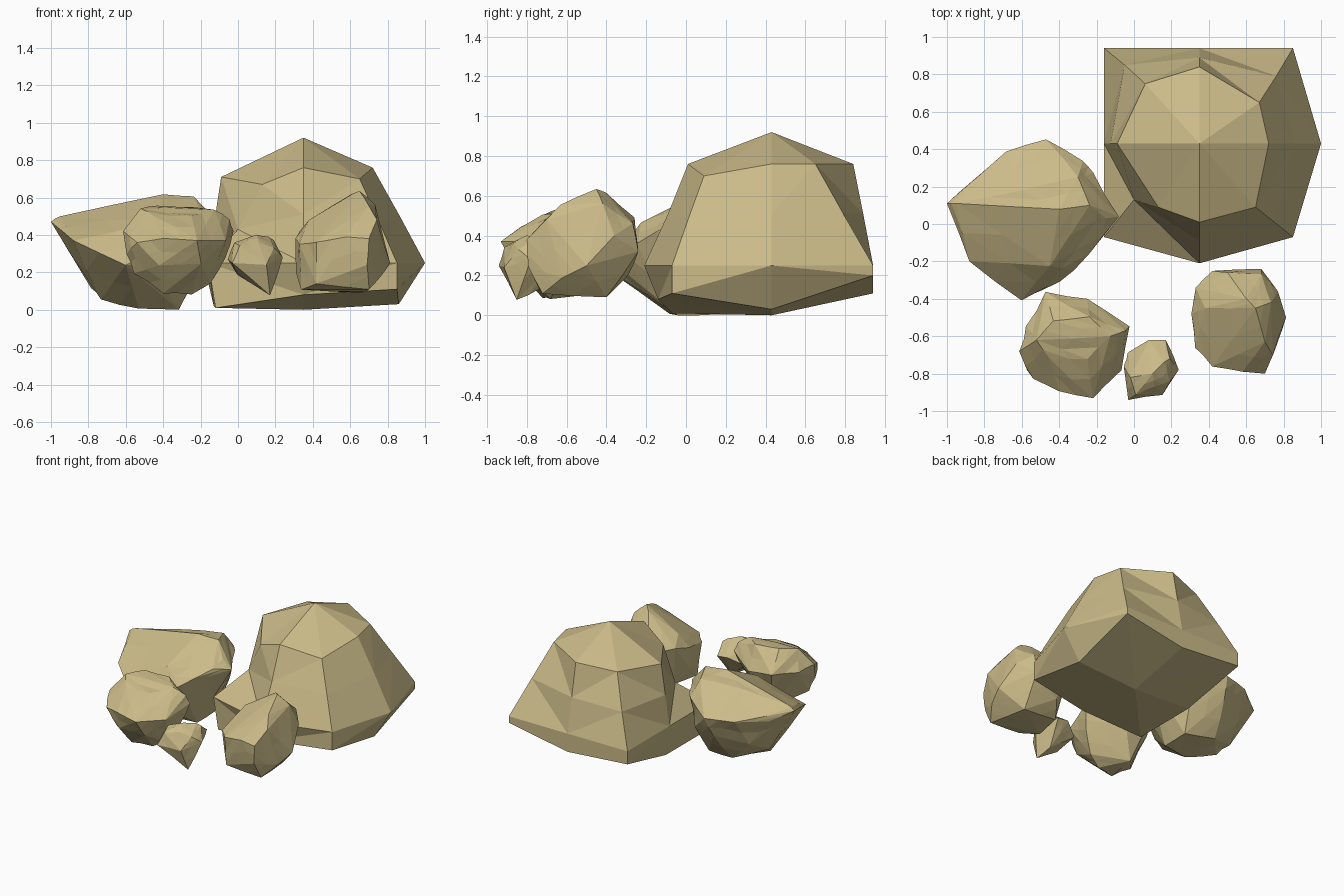
import bpy, bmesh, random

random.seed(4)
stone = bpy.data.materials.new("sandstone")
stone.diffuse_color = (0.60, 0.50, 0.25, 1)


def finish(bm, name, jitter):
    # Break the large planes into slightly uneven flat facets
    bmesh.ops.triangulate(bm, faces=bm.faces[:])
    old = set(bm.verts)
    bmesh.ops.subdivide_edges(bm, edges=bm.edges[:], cuts=1, use_grid_fill=True)
    bm.normal_update()
    for v in bm.verts:
        if v not in old:
            v.co += v.normal * random.uniform(-0.3, 1) * jitter
            v.co.z = max(v.co.z, 0)
    bmesh.ops.triangulate(bm, faces=bm.faces[:])
    bmesh.ops.recalc_face_normals(bm, faces=bm.faces[:])
    me = bpy.data.meshes.new(name)
    bm.to_mesh(me)
    bm.free()
    me.materials.append(stone)
    bpy.context.collection.objects.link(bpy.data.objects.new(name, me))


def hull_rock(name, pts, jitter=0.01):
    bm = bmesh.new()
    for p in pts:
        bm.verts.new(p)
    res = bmesh.ops.convex_hull(bm, input=bm.verts[:])
    junk = [g for g in res["geom_interior"] if isinstance(g, bmesh.types.BMVert)]
    bmesh.ops.delete(bm, geom=junk, context='VERTS')
    finish(bm, name, jitter)


def loft_rock(name, rings, bottom, top, jitter=0.0):
    bm = bmesh.new()
    rows = [[bm.verts.new(p) for p in r] for r in rings]
    n = len(rows[0])
    lo, hi = bm.verts.new(bottom), bm.verts.new(top)
    for i in range(n):
        j = (i + 1) % n
        for a, b in zip(rows, rows[1:]):
            bm.faces.new((a[i], a[j], b[j], b[i]))
        bm.faces.new((lo, rows[0][j], rows[0][i]))
        bm.faces.new((rows[-1][i], rows[-1][j], hi))
    finish(bm, name, jitter)


# Large boulder: rings run left, front left, front, front right, right, back right, back, back left
loft_rock("large_boulder", [
    [(-.13, .43, .02), (-.12, -.07, .01), (.35, -.14, .08), (.85, -.07, .11),
     (.86, .43, .03), (.85, .94, .20), (.35, .94, .11), (-.16, .94, .15)],
    [(-.16, .43, .25), (-.16, -.07, .25), (.35, -.21, .25), (.85, -.07, .25),
     (1.0, .43, .25), (.85, .94, .25), (.35, .94, .25), (-.16, .94, .25)],
    [(-.125, .43, .48), (.0, .13, .43), (.35, -.09, .51), (.75, .01, .48),
     (.86, .43, .51), (.76, .79, .51), (.35, .89, .51), (-.05, .85, .49)],
    [(-.09, .43, .71), (.13, .09, .67), (.35, .01, .76), (.65, .09, .70),
     (.72, .43, .76), (.67, .65, .76), (.35, .84, .76), (.06, .75, .73)],
], (.35, .43, .0), (.35, .43, .92))

# Left boulder: a wide rim that slopes down to the front, over a narrow foot
hull_rock("left_boulder", [
    (-1.0, .11, .47), (-.95, .11, .50), (-.88, -.20, .37), (-.60, -.40, .24),
    (-.48, -.35, .25), (-.32, -.25, .36), (-.09, .04, .44), (-.22, .27, .46),
    (-.28, .33, .46), (-.47, .45, .40), (-.68, .38, .40), (-.17, -.06, .46),
    (-.40, .08, .61), (-.24, .10, .60), (-.30, .25, .58), (-.60, .18, .56),
    (-.15, .03, .51), (-.66, -.25, .36), (-.45, -.22, .46), (-.86, .22, .40),
    (-.50, .38, .25), (-.72, .26, .20), (-.28, .28, .22),
    (-.73, .02, .06), (-.78, .10, .12), (-.53, -.08, .01), (-.32, -.04, .0),
    (-.32, .17, .01), (-.55, .22, .03)])

# Front left stone
hull_rock("front_left_stone", [
    (-.61, -.68, .42), (-.57, -.55, .40), (-.59, -.72, .30), (-.54, -.83, .36),
    (-.22, -.93, .37), (-.40, -.89, .38), (-.07, -.78, .37), (-.03, -.55, .42),
    (-.07, -.60, .28), (-.20, -.44, .40), (-.25, -.40, .38), (-.47, -.37, .42),
    (-.52, -.62, .54), (-.43, -.52, .55), (-.24, -.50, .54), (-.13, -.60, .53),
    (-.05, -.57, .48), (-.25, -.72, .50), (-.45, -.72, .50), (-.55, -.70, .20),
    (-.40, -.72, .09), (-.25, -.68, .09), (-.15, -.65, .14), (-.38, -.50, .11),
    (-.20, -.85, .25), (-.42, -.84, .24)])

# Right stone: a broad face leaning back to a high ridge
hull_rock("right_stone", [
    (.65, -.45, .635), (.60, -.40, .61), (.73, -.42, .56), (.68, -.27, .46),
    (.50, -.26, .49), (.68, -.24, .32), (.42, -.25, .40), (.33, -.34, .42),
    (.38, -.45, .48), (.31, -.48, .38), (.33, -.66, .35), (.42, -.76, .36),
    (.58, -.79, .39), (.70, -.80, .38), (.70, -.63, .555), (.74, -.70, .48),
    (.77, -.36, .40), (.81, -.50, .25), (.77, -.62, .19), (.70, -.72, .11),
    (.34, -.62, .11), (.31, -.50, .20), (.42, -.74, .14), (.38, -.40, .11),
    (.66, -.40, .09), (.46, -.29, .20), (.69, -.79, .24)], .004)

# Small front stone
hull_rock("small_stone", [
    (-.05, -.76, .27), (-.03, -.94, .25), (-.02, -.82, .36), (.01, -.91, .34),
    (.10, -.80, .40), (.16, -.74, .39), (.19, -.72, .37), (.08, -.62, .31),
    (.17, -.62, .30), (.24, -.78, .28), (.22, -.80, .24), (.15, -.91, .24),
    (.17, -.85, .08), (.14, -.74, .13), (.0, -.84, .19), (-.03, -.69, .25),
    (.19, -.84, .33), (.11, -.87, .36)], .005)
